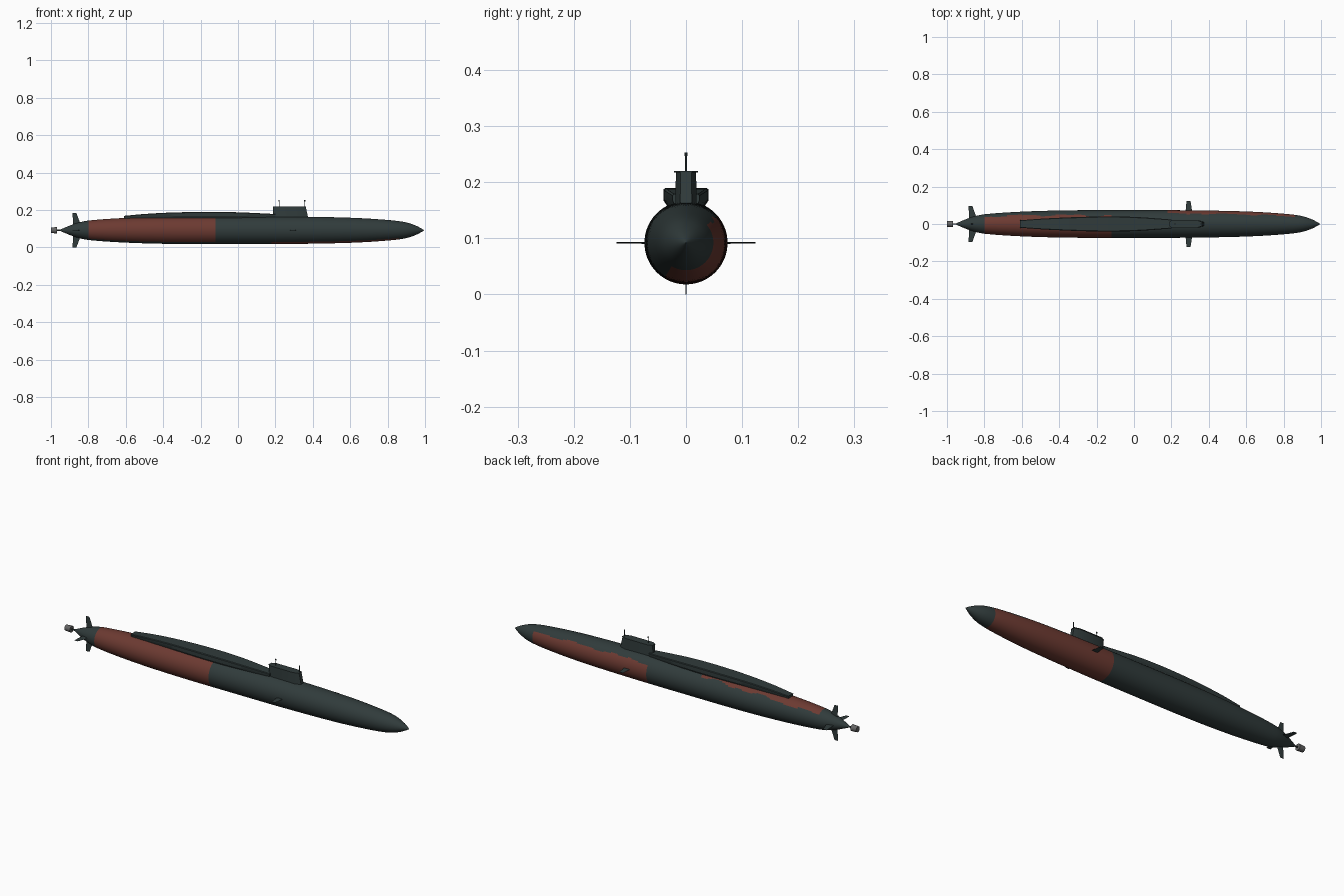
import bpy, bmesh, math
from mathutils import Vector

if "Cube" in bpy.data.objects:
    bpy.data.objects.remove(bpy.data.objects["Cube"], do_unlink=True)

AXIS = 0.092  # height of the hull centreline


def material(name, rgb):
    m = bpy.data.materials.new(name)
    m.use_nodes = True
    m.diffuse_color = (*rgb, 1)
    bsdf = m.node_tree.nodes["Principled BSDF"]
    bsdf.inputs["Base Color"].default_value = (*rgb, 1)
    bsdf.inputs["Roughness"].default_value = 0.8
    return m


dark = material("dark green grey", (0.03, 0.044, 0.044))
red = material("rust red", (0.15, 0.042, 0.031))
grey = material("mid grey", (0.13, 0.13, 0.13))


def loft(name, rings, mats, rule=None, angle=30):
    """Skin a list of equal-length closed rings and cap both ends."""
    bm = bmesh.new()
    loops = [[bm.verts.new(p) for p in ring] for ring in rings]
    n = len(loops[0])
    for a, b in zip(loops, loops[1:]):
        for i in range(n):
            j = (i + 1) % n
            bm.faces.new((a[i], a[j], b[j], b[i]))
    bm.faces.new(loops[0])
    bm.faces.new(loops[-1])
    bmesh.ops.recalc_face_normals(bm, faces=bm.faces[:])
    if rule:
        for f in bm.faces:
            f.material_index = rule(f.calc_center_median())
    mesh = bpy.data.meshes.new(name)
    bm.to_mesh(mesh)
    bm.free()
    for m in mats:
        mesh.materials.append(m)
    ob = bpy.data.objects.new(name, mesh)
    bpy.context.collection.objects.link(ob)
    bpy.ops.object.select_all(action='DESELECT')
    ob.select_set(True)
    bpy.context.view_layer.objects.active = ob
    bpy.ops.object.shade_smooth_by_angle(angle=math.radians(angle))
    return ob


def curve(points, x):
    """Smooth interpolation through (x, value) points."""
    k = max(i for i in range(len(points) - 1) if points[i][0] <= x + 1e-6)

    def slope(i):
        a, b = points[max(i - 1, 0)], points[min(i + 1, len(points) - 1)]
        return (b[1] - a[1]) / (b[0] - a[0])
    (x0, y0), (x1, y1) = points[k], points[k + 1]
    h = x1 - x0
    t = (x - x0) / h
    return (y0 * (1 + 2 * t) * (1 - t) ** 2 + y1 * t * t * (3 - 2 * t)
            + h * t * (1 - t) * (slope(k) * (1 - t) - slope(k + 1) * t))


def circle(x, r, n):
    return [(x, r * math.cos(2 * math.pi * i / n), AXIS + r * math.sin(2 * math.pi * i / n))
            for i in range(n)]


# Hull: a spindle with two red areas, on opposite sides fore and aft
profile = [(-0.95, 0.004), (-0.9, 0.025), (-0.86, 0.039), (-0.8, 0.052), (-0.6, 0.066),
           (-0.35, 0.073), (0, 0.074), (0.3, 0.073), (0.6, 0.067), (0.8, 0.055),
           (0.9, 0.042), (0.96, 0.021), (0.995, 0.001)]


def hull_colour(c):
    a = math.degrees(math.atan2(c.z - AXIS, c.y))
    wave = 5 * math.sin(c.x * 23) + 3 * math.sin(c.x * 51)
    if -0.8 < c.x < -0.12:
        low = 49 + 14 * (c.x + 0.4) + wave
        return int(low < a % 360 < 238)
    if 0.18 < c.x < 0.86:
        return int(-123 < a < 40 + wave * 0.7)
    return 0


stations = [-0.95] + [i / 50 for i in range(-47, 50)] + [0.988, 0.995]
loft("hull", [circle(x, curve(profile, x), 80) for x in stations], [dark, red], hull_colour)

# Raised deck casing behind the sail
width = [(-0.61, 0.02), (-0.45, 0.031), (-0.2, 0.04), (0, 0.038), (0.2, 0.024)]
top = [(-0.61, 0.169), (-0.5, 0.179), (-0.35, 0.187), (-0.15, 0.19), (0, 0.188), (0.2, 0.179)]


def casing_ring(x):
    w, t = curve(width, x), curve(top, x)
    side = [(0.8 * w, 0.145), (0.85 * w, 0.159), (w, 0.168), (w, t - 0.003), (0.9 * w, t)]
    return [(x, y, z) for y, z in side] + [(x, -y, z) for y, z in reversed(side)]


loft("deck_casing", [casing_ring(-0.61 + 0.027 * i) for i in range(31)], [dark])


# Sail with a thin cap and two masts
def sail_ring(back, front, w, z):
    plan = [(back, 0.5 * w), (back + 0.02, w), (front - 0.03, w), (front, 0.55 * w)]
    return [(x, y, z) for x, y in plan] + [(x, -y, z) for x, y in reversed(plan)]


loft("sail", [sail_ring(0.185, 0.376, 0.019, 0.155), sail_ring(0.188, 0.362, 0.018, 0.219)], [dark])
loft("sail_cap", [sail_ring(0.186, 0.364, 0.021, 0.217), sail_ring(0.186, 0.364, 0.021, 0.22)], [dark])


def post(name, x, z0, z1, r):
    corners = [(math.cos(k * math.pi / 4), math.sin(k * math.pi / 4)) for k in range(8)]
    loft(name, [[(x + r * c, r * s, z) for c, s in corners] for z in (z0, z1)], [dark])


for name, x in (("aft", 0.22), ("fore", 0.357)):
    post(name + "_mast", x, 0.21, 0.249, 0.0018)
    post(name + "_mast_head", x, 0.247, 0.253, 0.003)


# Control fins: tapered thin blades pointing out from the hull axis
def fin(name, turn, inner, outer, root, tip):
    out = Vector((0, math.cos(turn), math.sin(turn)))
    thick = Vector((0, -math.sin(turn), math.cos(turn)))

    def ring(dist, chord, t):
        a, b = chord
        outline = [(a, 0), (a + 0.4 * (b - a), t), (b, 0), (a + 0.4 * (b - a), -t)]
        return [Vector((x, 0, AXIS)) + out * dist + thick * s for x, s in outline]
    loft(name, [ring(inner, root, 0.002), ring(outer, tip, 0.001)], [dark], angle=20)


names = ("left_side", "upper", "right_side", "lower")
for k, side in enumerate(names):
    fin(side + "_stern_fin", k * math.pi / 2, 0.015, 0.092 + 0.003 * (k % 2 == 0),
        (-0.88, -0.835), (-0.885, -0.864))
for side, turn in (("back", 0), ("front", math.pi)):
    fin(side + "_fore_plane", turn, 0.06, 0.124, (0.275, 0.312), (0.281, 0.302))

# Propulsor and its shaft
loft("propeller_shaft", [circle(-0.975, 0.004, 12), circle(-0.945, 0.004, 12)], [dark])
loft("propulsor", [circle(-1.0, 0.015, 16), circle(-0.967, 0.017, 16)], [grey])
